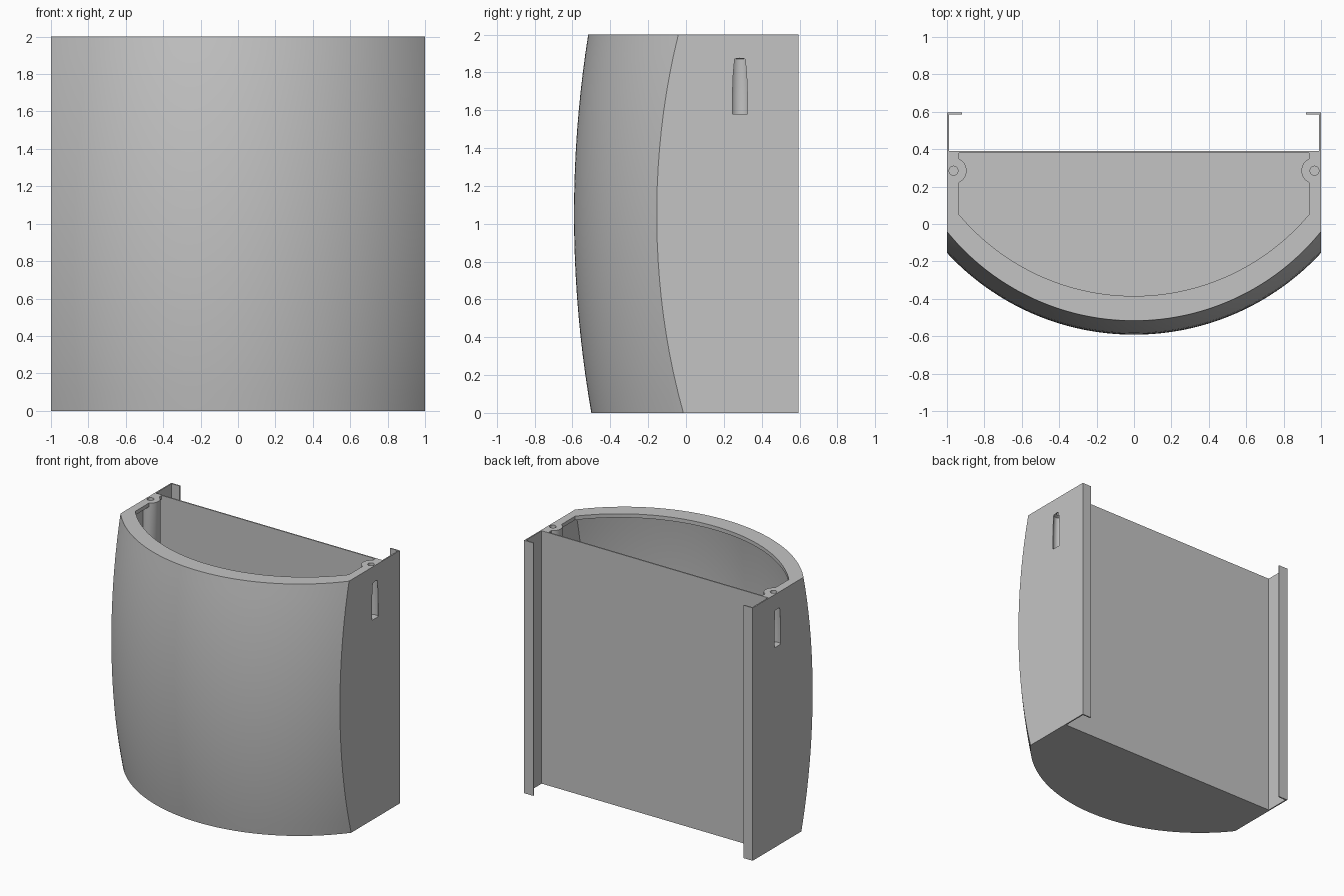
import bpy, bmesh, math

cube = bpy.data.objects.get("Cube")
if cube:
    bpy.data.objects.remove(cube, do_unlink=True)

grey = bpy.data.materials.new("light_grey")
grey.use_nodes = True
grey.diffuse_color = (0.55, 0.55, 0.55, 1)
grey.node_tree.nodes["Principled BSDF"].inputs["Base Color"].default_value = (0.55, 0.55, 0.55, 1)

ARC = 64           # segments across the curved front
AXIS_Y = 0.77      # axis of the barrel surface


def loft(name, rings):
    """Skin closed rings of equal length and cap both ends."""
    bm = bmesh.new()
    loops = [[bm.verts.new(p) for p in ring] for ring in rings]
    n = len(loops[0])
    for a, b in zip(loops, loops[1:]):
        for i in range(n):
            j = (i + 1) % n
            bm.faces.new((a[i], a[j], b[j], b[i]))
    bm.faces.new(loops[0][::-1])
    bm.faces.new(loops[-1])
    bmesh.ops.recalc_face_normals(bm, faces=bm.faces)
    mesh = bpy.data.meshes.new(name)
    bm.to_mesh(mesh)
    bm.free()
    mesh.materials.append(grey)
    obj = bpy.data.objects.new(name, mesh)
    bpy.context.collection.objects.link(obj)
    return obj


def plan(z, radius, half, back, axis=AXIS_Y):
    """Plan outline: bowed front, straight sides, flat back."""
    sweep = math.asin(half / radius)
    angles = [sweep * (2 * i / ARC - 1) for i in range(ARC + 1)]
    pts = [(radius * math.sin(a), axis - radius * math.cos(a), z) for a in angles]
    return pts + [(half, back, z), (-half, back, z)]


def barrel(z):
    return 1.362 - 0.083 * (z - 1.05) ** 2


def circle(z, r, x, side, limit=9):
    ring = [2 * math.pi * i / 32 for i in range(32)]
    return [(side * min(x + r * math.cos(a), limit), 0.285 + r * math.sin(a), z) for a in ring]


def box(name, x0, x1, y0, y1):
    return loft(name, [[(x0, y0, z), (x1, y0, z), (x1, y1, z), (x0, y1, z)] for z in (0, 2)])


def boolean(target, tool, operation):
    mod = target.modifiers.new(operation, 'BOOLEAN')
    mod.operation = operation
    mod.solver = 'EXACT'
    mod.object = tool
    bpy.context.view_layer.objects.active = target
    bpy.ops.object.modifier_apply(modifier=mod.name)
    bpy.data.objects.remove(tool, do_unlink=True)


# Hollow body: outer skin up, over the rim lip, inner skin down to the floor
levels = [i / 10 for i in range(21)]
rings = [plan(z, barrel(z), 1.0, 0.39) for z in levels]
rings += [plan(z, 1.222, 0.935, 0.38, 0.837) for z in (2.0, 1.97)]
inner = [1.97] + levels[1:-1][::-1] + [0.02]
rings += [plan(z, barrel(z) - 0.02, 0.985, 0.38) for z in inner]
body = loft("body_shell", rings)

# Screw bosses that taper into the side walls, with holes and side pockets
for side in (1, -1):
    boss = loft("boss", [circle(z, 0.07, x, side, 0.995)
                         for z, x in ((1.2, 1.06), (1.5, 0.965), (2.0, 0.965))])
    boolean(body, boss, 'UNION')
for side in (1, -1):
    profile = ((1.58, 0.053), (1.68, 0.053), (1.78, 0.05), (1.87, 0.045),
               (1.88, 0.024), (2.1, 0.024))
    cutter = loft("pocket_cutter", [circle(z, r, 0.965, side) for z, r in profile])
    cutter.hide_render = True
    boolean(body, cutter, 'DIFFERENCE')

# Rear side flanges with inward return lips
parts = [body]
for side, label in ((1, "left"), (-1, "right")):
    xs = sorted((side * 0.99, side * 1.0))
    parts.append(box(label + "_flange", xs[0], xs[1], 0.39, 0.595))
    xs = sorted((side * 0.92, side * 0.99))
    parts.append(box(label + "_flange_lip", xs[0], xs[1], 0.585, 0.595))

# Smooth curves, sharp corners
bpy.ops.object.select_all(action='DESELECT')
for obj in parts:
    obj.select_set(True)
bpy.context.view_layer.objects.active = body
bpy.ops.object.shade_smooth_by_angle(angle=math.radians(25))
